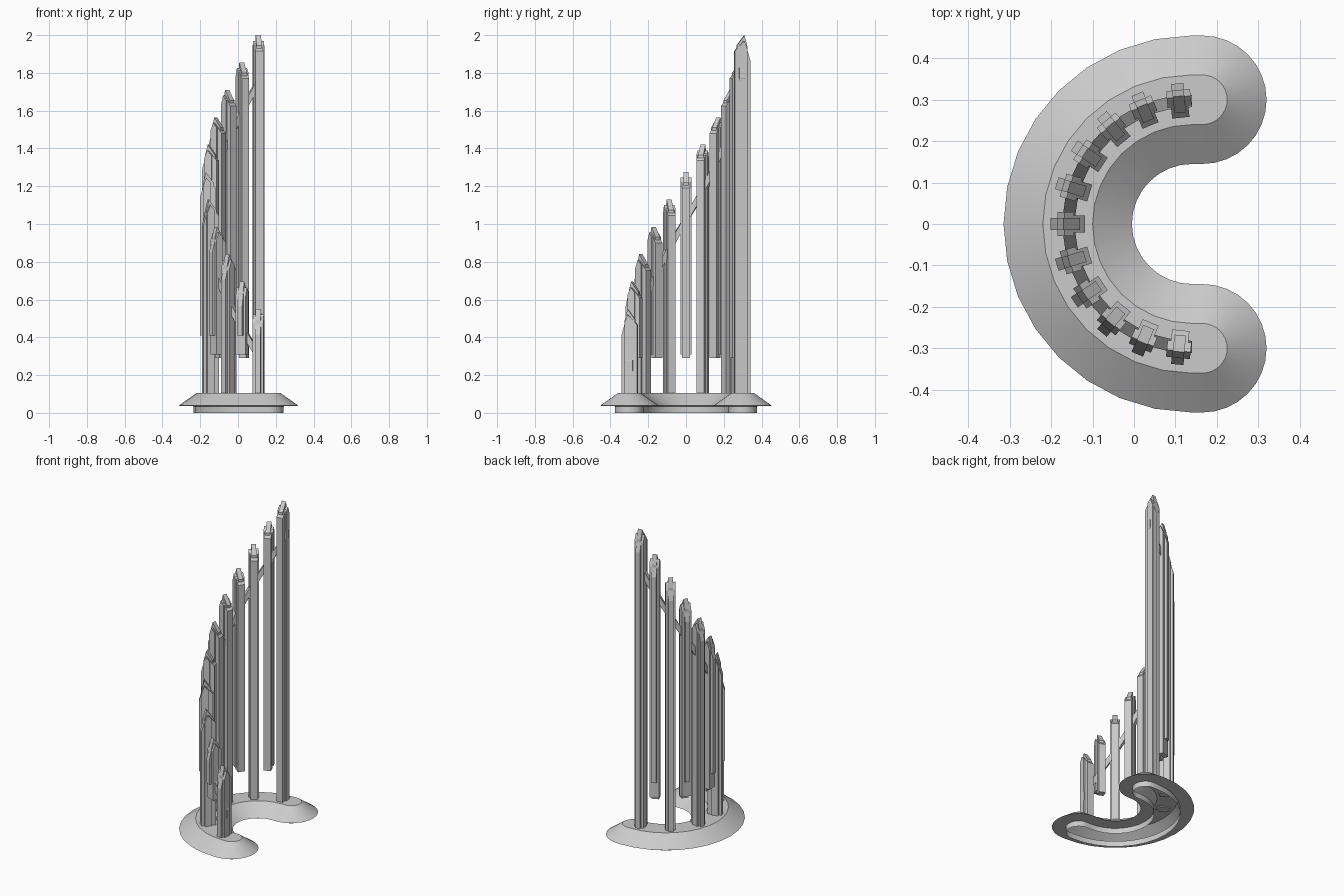
import bpy, bmesh, math
from mathutils import Vector

if "Cube" in bpy.data.objects:
    bpy.data.objects.remove(bpy.data.objects["Cube"])

CX, R, END = 0.14, 0.30, 0.165      # arc centre, arc radius, x of the rounded ends
STEP = math.radians(16.8)


def finish(bm, name, smooth=False):
    bmesh.ops.recalc_face_normals(bm, faces=bm.faces)
    me = bpy.data.meshes.new(name)
    bm.to_mesh(me)
    bm.free()
    ob = bpy.data.objects.new(name, me)
    bpy.context.collection.objects.link(ob)
    if smooth:
        bpy.context.view_layer.objects.active = ob
        ob.select_set(True)
        bpy.ops.object.shade_smooth_by_angle(angle=math.radians(28))
        ob.select_set(False)
    return ob


def polar(r, a, z):
    return Vector((CX + r * math.cos(a), r * math.sin(a), z))


def c_outline(w, z, n=16):
    """Closed C-shaped loop with half-width w."""
    pts = []
    for i in range(n + 1):                                   # outer arc
        pts.append(polar(R + w, math.pi * (0.5 + i / n), z))
    for i in range(n + 1):                                   # front end cap
        a = math.pi * (-0.5 + i / n)
        pts.append(Vector((END + w * math.cos(a), -R + w * math.sin(a), z)))
    for i in range(n + 1):                                   # inner arc
        pts.append(polar(R - w, math.pi * (1.5 - i / n), z))
    for i in range(n + 1):                                   # back end cap
        a = math.pi * (-0.5 + i / n)
        pts.append(Vector((END + w * math.cos(a), R + w * math.sin(a), z)))
    return pts


# Base: foot wall, flange underside, sloped shell, flat top (open below)
bm = bmesh.new()
rings = [[bm.verts.new(p) for p in c_outline(w, z)]
         for w, z in ((0.075, 0), (0.075, 0.035), (0.155, 0.038), (0.06, 0.105))]
for lo, hi in zip(rings, rings[1:]):
    for i in range(len(lo)):
        j = (i + 1) % len(lo)
        bm.faces.new((lo[i], lo[j], hi[j], hi[i]))
bm.faces.new(rings[-1])
finish(bm, "curved_base", True)


def plate(bm, a, profile, half):
    """Extrude a radius/height profile sideways across a bar at angle a."""
    t = Vector((-math.sin(a), math.cos(a), 0)) * half
    s1 = [bm.verts.new(polar(r, a, z) - t) for r, z in profile]
    s2 = [bm.verts.new(polar(r, a, z) + t) for r, z in profile]
    bm.faces.new(s1)
    bm.faces.new(s2[::-1])
    for i in range(len(s1)):
        j = (i + 1) % len(s1)
        bm.faces.new((s1[i], s2[i], s2[j], s1[j]))


# Bars: standing on the base and hanging ones alternate, tops step down
for k in range(11):
    a = math.pi + (k - 5) * STEP
    top = 2.0 - 0.145 * k
    hang = k % 2 == 1
    b_in, b_wide, b_tab = (0.29, 0.31, 0.41) if hang else (0.1, 0.1, 0.1)
    bm = bmesh.new()
    # inner block
    plate(bm, a, [(0.258, b_in), (0.258, top - 0.085), (0.30, top - 0.035), (0.30, b_in)], 0.021)
    # wide middle block
    plate(bm, a, [(0.285, b_wide), (0.285, top - 0.055), (0.308, top - 0.03),
                  (0.325, top - 0.075), (0.325, b_wide)], 0.029)
    # narrow raised tip
    plate(bm, a, [(0.27, b_wide), (0.27, top - 0.055), (0.31, top),
                  (0.325, top - 0.06), (0.325, b_wide)], 0.014)
    # outer tab
    tab_top = top - (0.04 if hang and k > 8 else 0.06)
    plate(bm, a, [(0.32, b_tab), (0.32, tab_top), (0.341, top - 0.135), (0.341, b_tab)], 0.015)
    finish(bm, "hanging_bar" if hang else "standing_bar")

# Rail: rectangular spiral strip joining the bars
bm = bmesh.new()
N, prev = 32, None
for i in range(N + 1):
    a = math.pi * (0.5 + i / N)
    z = 2.0 - 0.145 * ((a - math.pi) / STEP + 5) - 0.25
    ring = [bm.verts.new(polar(r, a, z + dz)) for r, dz in
            ((0.282, -0.028), (0.312, -0.028), (0.312, 0.028), (0.282, 0.028))]
    if prev:
        for p in range(4):
            q = (p + 1) % 4
            bm.faces.new((prev[p], prev[q], ring[q], ring[p]))
    else:
        bm.faces.new(ring)
    prev = ring
bm.faces.new(prev[::-1])
finish(bm, "spiral_rail")
